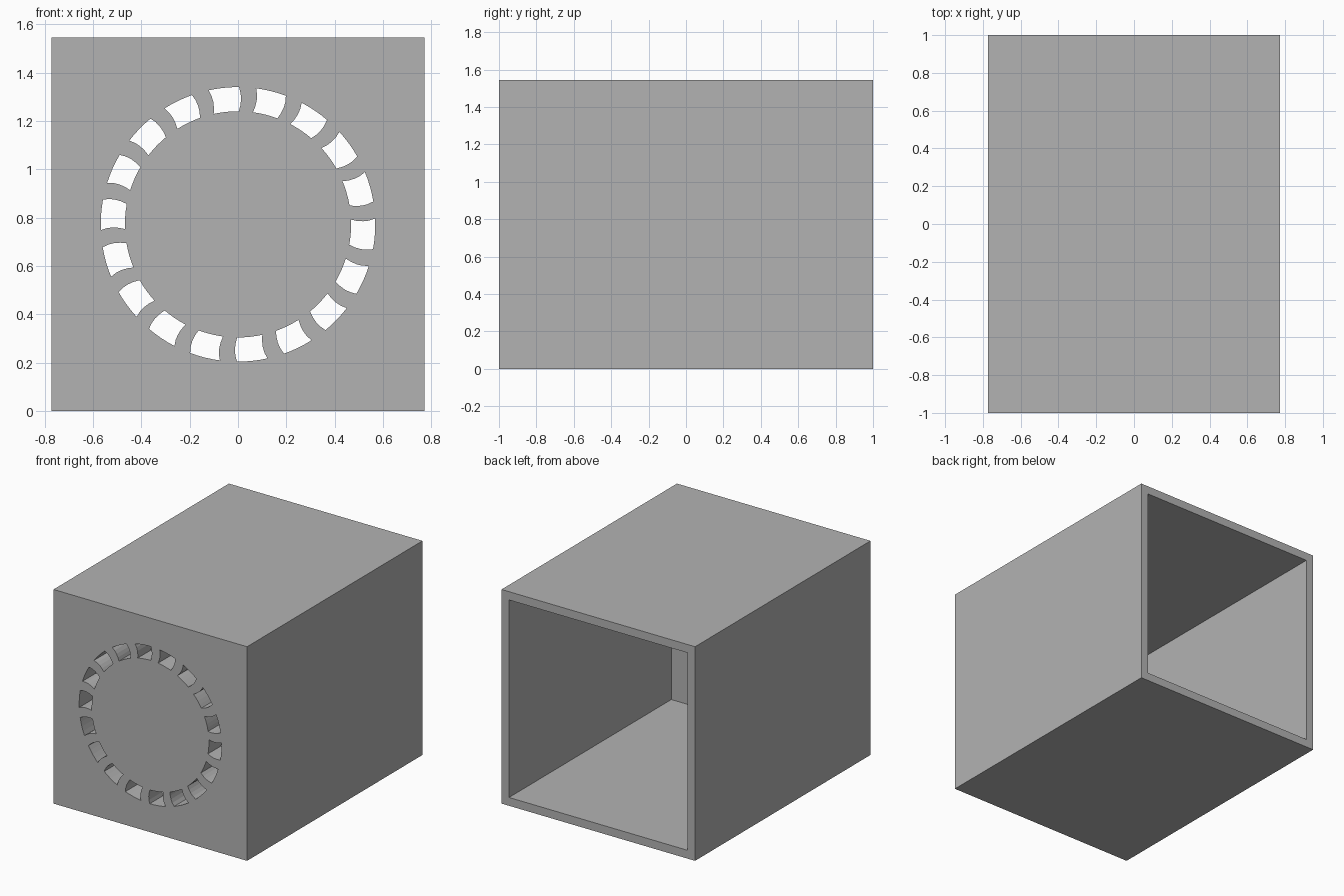
import bpy, bmesh
from math import cos, sin, radians

WIDTH, DEPTH, WALL, PANEL = 1.545, 2.0, 0.06, 0.15
MID = WIDTH / 2
SLOTS, R_IN, R_OUT = 18, 0.468, 0.568

cube = bpy.data.objects.get("Cube")
if cube:
    bpy.data.objects.remove(cube, do_unlink=True)

grey = bpy.data.materials.new("plain_grey")
grey.use_nodes = True
colour = (0.45, 0.45, 0.45, 1)
grey.diffuse_color = colour
grey.node_tree.nodes["Principled BSDF"].inputs["Base Color"].default_value = colour


def finish(bm, name):
    bmesh.ops.recalc_face_normals(bm, faces=bm.faces)
    mesh = bpy.data.meshes.new(name)
    bm.to_mesh(mesh)
    bm.free()
    mesh.materials.append(grey)
    obj = bpy.data.objects.new(name, mesh)
    bpy.context.collection.objects.link(obj)
    return obj


def add_box(bm, size, y0, y1):
    verts = bmesh.ops.create_cube(bm, size=1)["verts"]
    for v in verts:
        v.co = (v.co.x * size, y0 + (v.co.y + 0.5) * (y1 - y0), MID + v.co.z * size)


def add_slot(bm, centre):
    # Ring segment whose two ends bow clockwise
    half, steps = 6.4, 4
    outline = []
    for i in range(steps + 1):
        outline.append((R_OUT, centre - half + 2 * half * i / steps))
    for t in (0.75, 0.5, 0.25):
        outline.append((R_IN + (R_OUT - R_IN) * t, centre + half - 4 * t * (1 - t)))
    for i in range(steps + 1):
        outline.append((R_IN, centre + half - 2 * half * i / steps))
    for t in (0.25, 0.5, 0.75):
        outline.append((R_IN + (R_OUT - R_IN) * t, centre - half - 4 * t * (1 - t)))
    verts = [bm.verts.new((r * cos(radians(a)), -DEPTH / 2 - 0.1, MID + r * sin(radians(a))))
             for r, a in outline]
    face = bm.faces.new(verts)
    extruded = bmesh.ops.extrude_face_region(bm, geom=[face])["geom"]
    bmesh.ops.translate(bm, vec=(0, PANEL + 0.2, 0),
                        verts=[e for e in extruded if isinstance(e, bmesh.types.BMVert)])


# Housing block
bm = bmesh.new()
add_box(bm, WIDTH, -DEPTH / 2, DEPTH / 2)
housing = finish(bm, "housing")

# Cavity open at the back
bm = bmesh.new()
add_box(bm, WIDTH - 2 * WALL, -DEPTH / 2 + PANEL, DEPTH / 2 + 0.1)
cavity = finish(bm, "cavity_cutter")

# Ring of slots through the front panel
bm = bmesh.new()
for k in range(SLOTS):
    add_slot(bm, -4 + k * 360 / SLOTS)
slots = finish(bm, "slot_cutter")

for cutter in (cavity, slots):
    mod = housing.modifiers.new(cutter.name, "BOOLEAN")
    mod.operation = "DIFFERENCE"
    mod.solver = "EXACT"
    mod.object = cutter
    bpy.context.view_layer.objects.active = housing
    bpy.ops.object.modifier_apply(modifier=mod.name)
    bpy.data.objects.remove(cutter, do_unlink=True)
